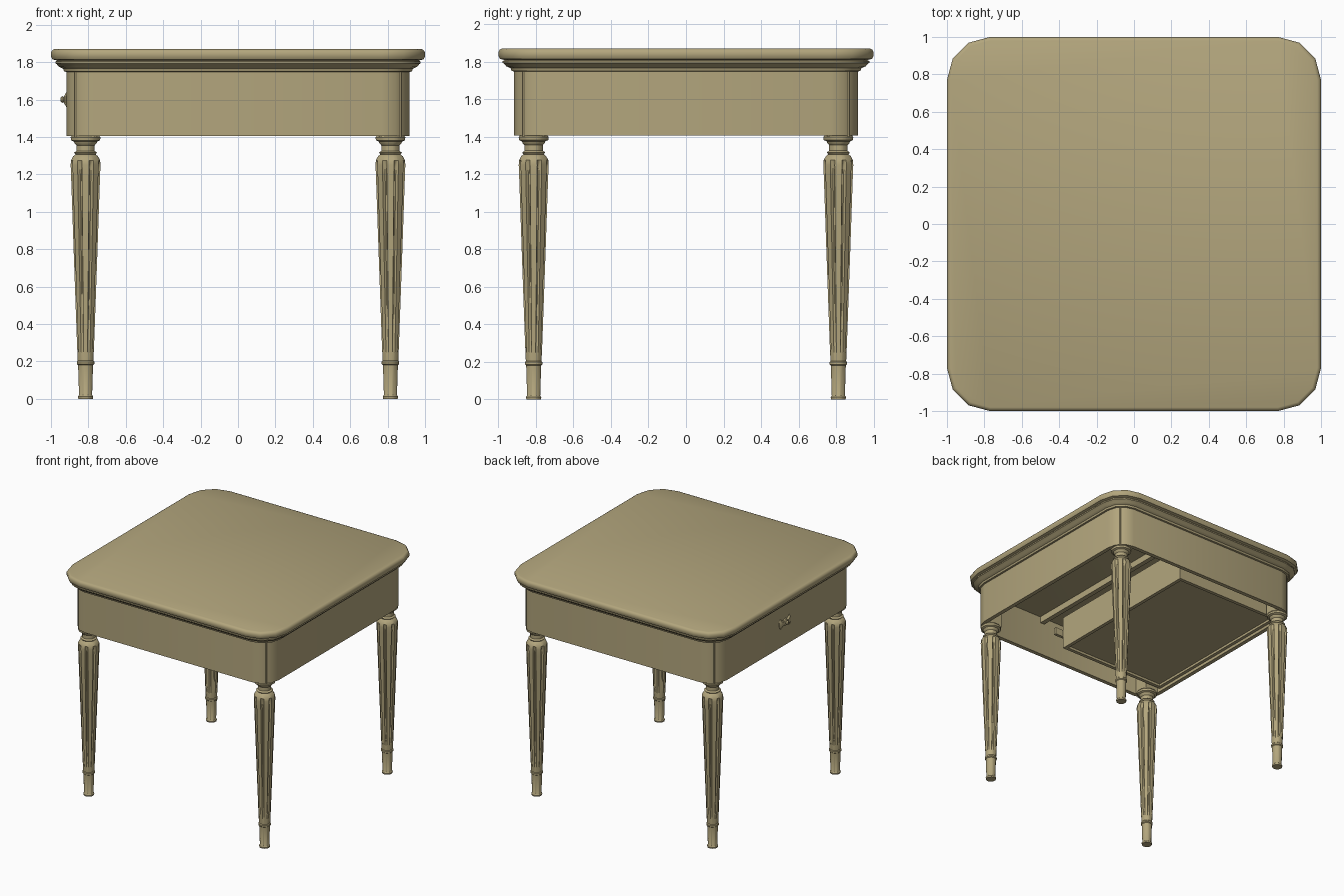
import bpy, bmesh
from math import cos, sin, pi, radians

old = bpy.data.objects.get("Cube")
if old:
    bpy.data.objects.remove(old, do_unlink=True)

wood = bpy.data.materials.new("tan wood")
wood.use_nodes = True
COLOUR = (0.45, 0.38, 0.205, 1)
wood.diffuse_color = COLOUR
wood.node_tree.nodes["Principled BSDF"].inputs["Base Color"].default_value = COLOUR


def finish(bm, name, location=(0, 0, 0), smooth=True):
    bmesh.ops.recalc_face_normals(bm, faces=bm.faces[:])
    mesh = bpy.data.meshes.new(name)
    bm.to_mesh(mesh)
    bm.free()
    mesh.materials.append(wood)
    obj = bpy.data.objects.new(name, mesh)
    obj.location = location
    bpy.context.collection.objects.link(obj)
    if smooth:
        bpy.ops.object.select_all(action="DESELECT")
        bpy.context.view_layer.objects.active = obj
        obj.select_set(True)
        bpy.ops.object.shade_smooth_by_angle(angle=radians(38))
    return obj


def loft(rings, name, closed=False, location=(0, 0, 0)):
    """Skin a list of equal rings; cap the ends, or join last to first."""
    bm = bmesh.new()
    loops = [[bm.verts.new(p) for p in ring] for ring in rings]
    pairs = list(zip(loops, loops[1:]))
    if closed:
        pairs.append((loops[-1], loops[0]))
    else:
        bm.faces.new(loops[0])
        bm.faces.new(loops[-1])
    for a, b in pairs:
        for i in range(len(a)):
            j = (i + 1) % len(a)
            bm.faces.new((a[i], a[j], b[j], b[i]))
    return finish(bm, name, location)


def rounded_square(radius, z):
    """Rounded square ring; every ring shares its corner centres."""
    ring = []
    for q, (sx, sy) in enumerate([(1, 1), (-1, 1), (-1, -1), (1, -1)]):
        for k in range(4):
            a = q * pi / 2 + k * pi / 6
            ring.append((sx * 0.77 + radius * cos(a), sy * 0.77 + radius * sin(a), z))
    return ring


def box(name, low, high):
    bm = bmesh.new()
    bmesh.ops.create_cube(bm, size=1)
    for v in bm.verts:
        for i in range(3):
            v.co[i] = low[i] if v.co[i] < 0 else high[i]
    return finish(bm, name, smooth=False)


# Table top with stepped, coved moulding under its rim
TOP = [(0.13, 1.745), (0.16, 1.75), (0.165, 1.765), (0.188, 1.775), (0.2, 1.79),
       (0.207, 1.793), (0.207, 1.803), (0.195, 1.808), (0.222, 1.815),
       (0.23, 1.83), (0.23, 1.852), (0.222, 1.865), (0.21, 1.87)]
loft([rounded_square(r, z) for r, z in TOP], "table_top")

# Apron: hollow frame
APRON = [(0.146, 1.405), (0.146, 1.75), (0.112, 1.75), (0.112, 1.405)]
loft([rounded_square(r, z) for r, z in APRON], "apron", closed=True)

# Legs: turned profile of (height, radius, flute depth)
LEG = [(0, 0.04, 0), (0.012, 0.042, 0), (0.02, 0.036, 0), (0.18, 0.041, 0),
       (0.186, 0.048, 0), (0.198, 0.048, 0), (0.204, 0.043, 0), (0.25, 0.045, 0),
       (0.29, 0.047, 0.16), (0.75, 0.064, 0.2), (1.2, 0.08, 0.2), (1.25, 0.082, 0.15),
       (1.275, 0.08, 0), (1.297, 0.068, 0), (1.306, 0.055, 0), (1.316, 0.064, 0),
       (1.325, 0.05, 0), (1.355, 0.05, 0), (1.365, 0.06, 0), (1.375, 0.064, 0),
       (1.382, 0.08, 0), (1.398, 0.082, 0), (1.406, 0.076, 0)]
FLUTES = 8


def leg_ring(z, radius, depth):
    ring = []
    for f in range(FLUTES):
        for offset, cut in ((-0.3, 0), (0.3, 0), (0.42, 1), (0.58, 1)):
            a = (f + offset) * 2 * pi / FLUTES
            r = radius * (1 - depth * cut)
            ring.append((r * cos(a), r * sin(a), z))
    return ring


for sx, side in ((1, "left"), (-1, "right")):
    for sy, end in ((-1, "front"), (1, "back")):
        x, y = sx * 0.815, sy * 0.812
        loft([leg_ring(*p) for p in LEG], f"{end}_{side}_leg", location=(x, y, 0))
        box(f"{end}_{side}_corner_block",
            (x - 0.06, y - 0.06, 1.4), (x + 0.06, y + 0.06, 1.75))

# Drawer with recessed floor, hung in the right half
box("drawer_floor", (-0.87, -0.71, 1.45), (0.11, 0.71, 1.465))
box("drawer_back", (0.1, -0.73, 1.43), (0.13, 0.73, 1.71))
box("drawer_front", (-0.885, -0.73, 1.43), (-0.855, 0.73, 1.71))
for s, side in ((-1, "front"), (1, "back")):
    y0, y1 = sorted((s * 0.7, s * 0.73))
    box(f"drawer_{side}_side", (-0.87, y0, 1.43), (0.13, y1, 1.71))
    y0, y1 = sorted((s * 0.735, s * 0.76))
    box(f"drawer_{side}_runner", (-0.87, y0, 1.54), (0.2, y1, 1.6))
box("cross_rail", (0.2, -0.88, 1.69), (0.24, 0.88, 1.75))

# Bow-shaped drawer pull: central knob and two flared wings
KNOB = [(0, 0.03), (0.012, 0.026), (0.018, 0.014), (0.026, 0.018), (0.036, 0.008)]
loft([[(-0.914 - d, r * cos(k * pi / 6), 1.6 + r * sin(k * pi / 6)) for k in range(12)]
      for d, r in KNOB], "pull_knob")
WING = [(0.005, 0.014, 0.014), (0.035, 0.03, 0.016), (0.06, 0.05, 0.012), (0.075, 0.03, 0.006)]
for s, side in ((-1, "front"), (1, "back")):
    loft([[(-0.912, s * y, 1.6 - h), (-0.912, s * y, 1.6 + h),
           (-0.914 - d, s * y, 1.6 + h * 0.5), (-0.914 - d, s * y, 1.6 - h * 0.5)]
          for y, h, d in WING], f"pull_{side}_wing")
